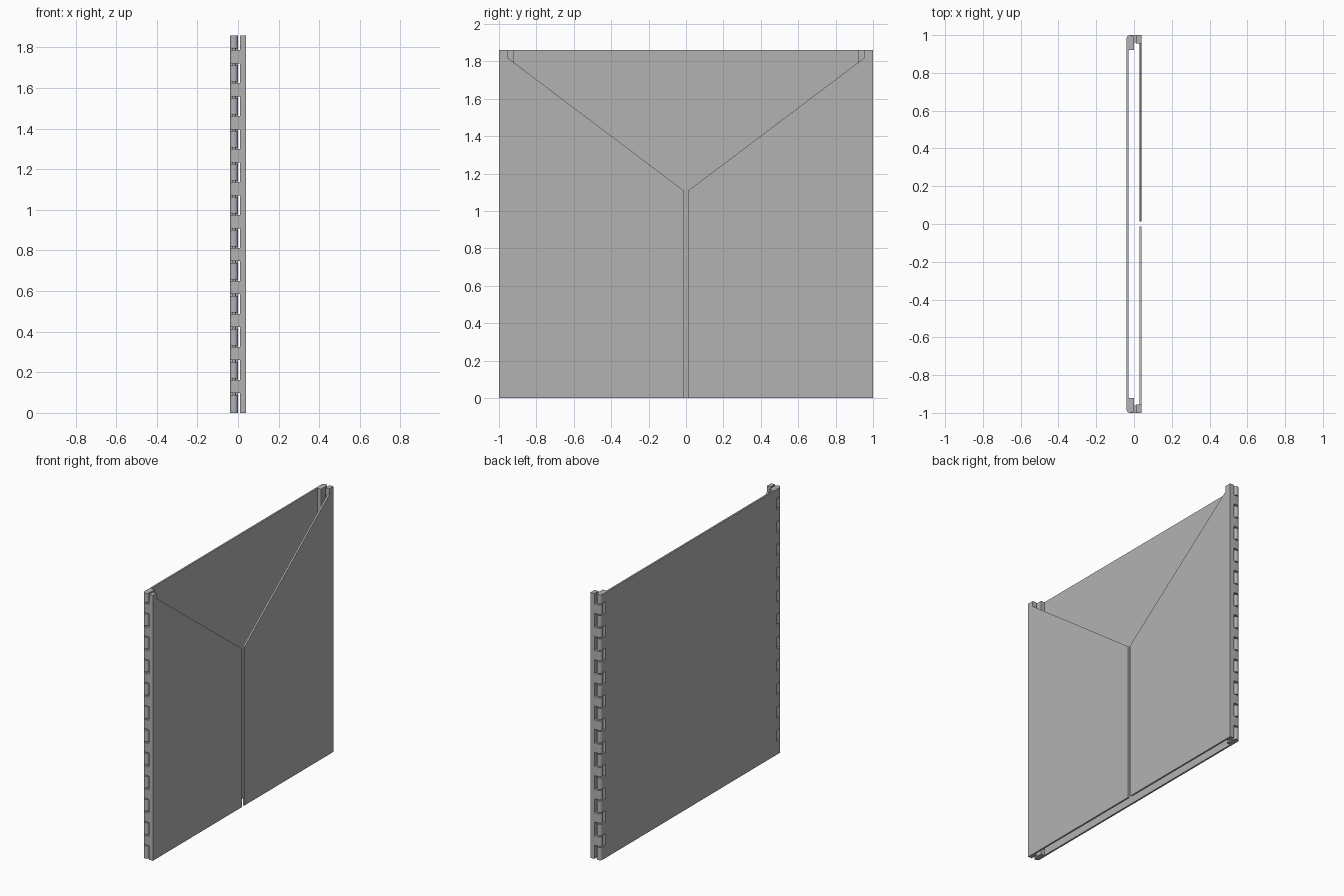
import bpy, bmesh, math
from mathutils import Vector

if "Cube" in bpy.data.objects:
    bpy.data.objects.remove(bpy.data.objects["Cube"], do_unlink=True)

H = 1.86               # overall height
X = 0.04               # half depth
T = 0.012              # sheet thickness
PITCH, ZONE, GAP = 0.1625, 0.097, 0.008   # hinge spacing
PIN_X, PIN_Y, R = -0.02, 0.98, 0.02       # hinge axis and barrel radius

grey = bpy.data.materials.new("plain grey")
grey.use_nodes = True
COLOUR = (0.45, 0.45, 0.45, 1)
grey.diffuse_color = COLOUR
grey.node_tree.nodes["Principled BSDF"].inputs["Base Color"].default_value = COLOUR


def extrude(bm, points, direction):
    """Extrude a closed 3D outline along a vector."""
    face = bm.faces.new([bm.verts.new(p) for p in points])
    new = bmesh.ops.extrude_face_region(bm, geom=[face], use_keep_orig=True)
    verts = [g for g in new["geom"] if isinstance(g, bmesh.types.BMVert)]
    bmesh.ops.translate(bm, verts=verts, vec=Vector(direction))


def column(bm, outline, z0, z1):
    extrude(bm, [(x, y, z0) for x, y in outline], (0, 0, z1 - z0))


def rect(x0, x1, y0, y1):
    return [(x0, y0), (x1, y0), (x1, y1), (x0, y1)]


def arc(a0, a1, radius=R, steps=12):
    angles = [math.radians(a0 + (a1 - a0) * i / steps) for i in range(steps + 1)]
    return [(PIN_X + radius * math.cos(a), PIN_Y + radius * math.sin(a)) for a in angles]


def finish(name, bm, side=1):
    for v in bm.verts:
        v.co.y *= side
    bmesh.ops.recalc_face_normals(bm, faces=bm.faces)
    mesh = bpy.data.meshes.new(name)
    bm.to_mesh(mesh)
    bm.free()
    mesh.materials.append(grey)
    ob = bpy.data.objects.new(name, mesh)
    bpy.context.collection.objects.link(ob)
    bpy.ops.object.select_all(action="DESELECT")
    ob.select_set(True)
    bpy.context.view_layer.objects.active = ob
    bpy.ops.object.shade_smooth_by_angle(angle=math.radians(35))
    return ob


# Back sheet
bm = bmesh.new()
column(bm, rect(-X, -X + T, -0.95, 0.95), 0, H)
finish("back_panel", bm)

# Barrel outlines: one joins the back panel, the other joins the door post
panel_barrel = [(-X, 0.95), (0, 0.95)] + arc(0, 180)
door_barrel = arc(90, 270) + [(0.01, PIN_Y - R), (0.01, PIN_Y + R)]

for side, word in ((1, "rear"), (-1, "front")):
    # Door leaf with a sloping top and a small upright corner
    bm = bmesh.new()
    outline = [(0.013, 0), (1, 0), (1, H), (0.955, H), (0.955, 1.82), (0.013, 1.11)]
    extrude(bm, [(X - T, y, z) for y, z in outline], (T, 0, 0))
    finish(word + "_door", bm, side)

    # Door post
    bm = bmesh.new()
    column(bm, rect(0.01, X - T, 0.955, 1), 0, H)
    finish(word + "_door_post", bm, side)

    # Strip carrying the panel knuckles
    bm = bmesh.new()
    column(bm, rect(-X + T, 0, 0.92, 0.95), 0, H)
    finish(word + "_panel_strip", bm, side)

    # Interleaved knuckles
    panel_bm, door_bm = bmesh.new(), bmesh.new()
    for k in range(12):
        z = k * PITCH
        column(panel_bm, panel_barrel, z + GAP if k else 0, min(z + ZONE - GAP, H))
        if k < 11:
            column(door_bm, door_barrel, z + ZONE, z + PITCH)
    finish(word + "_panel_knuckles", panel_bm, side)
    finish(word + "_door_knuckles", door_bm, side)

    # Hinge pin
    bm = bmesh.new()
    column(bm, arc(0, 345, 0.009, 23), 0, H)
    finish(word + "_hinge_pin", bm, side)
